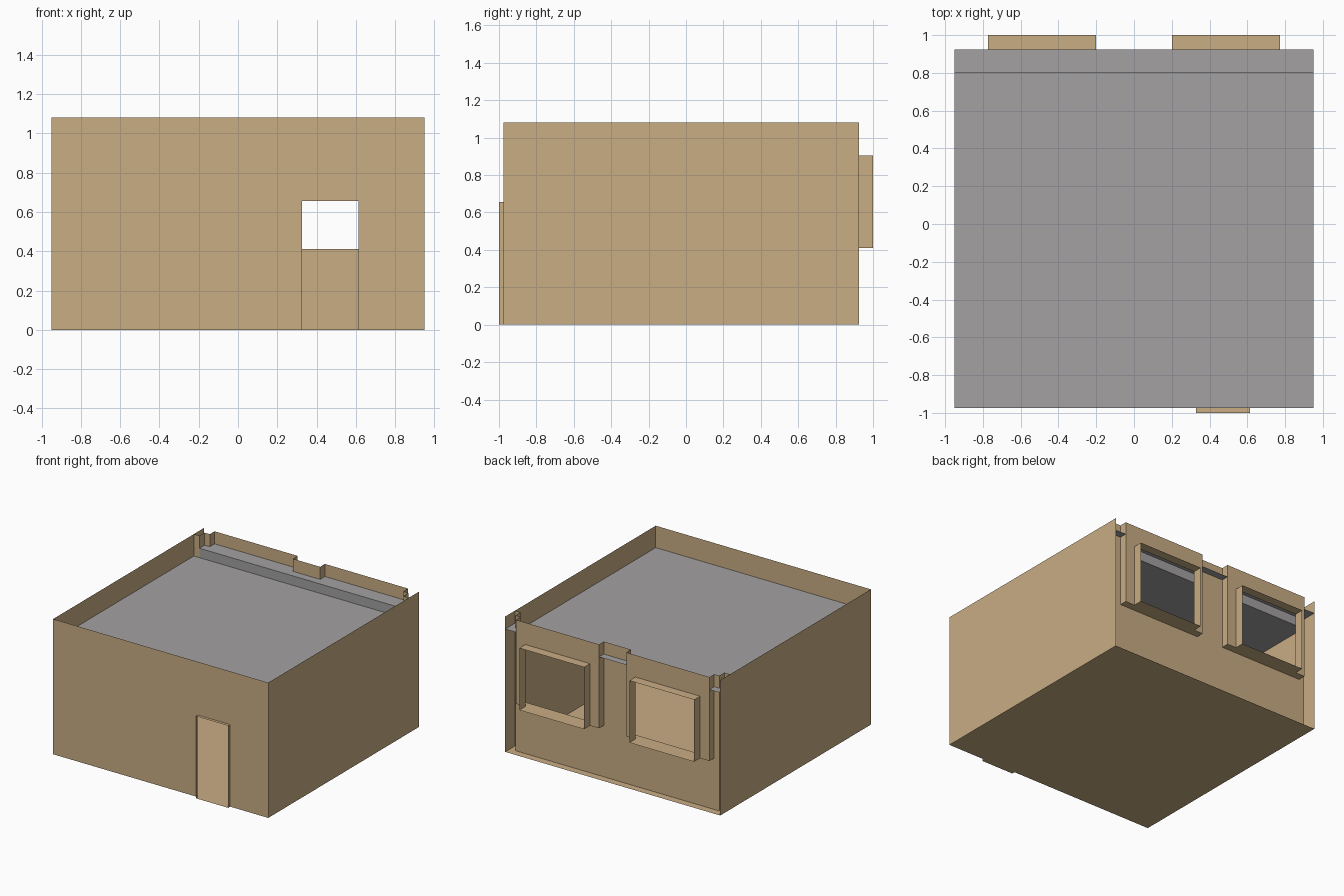
import bpy, bmesh

if "Cube" in bpy.data.objects:
    bpy.data.objects.remove(bpy.data.objects["Cube"])

W, Y0, Y1, H = 0.95, -0.975, 0.925, 1.08      # half width, front, back, wall height
ROOF, LEDGE, YS = 0.905, 0.98, 0.80           # roof level, raised strip level, step position
YW, SILL, HEAD = 0.865, 0.41, 0.905           # recessed back wall, window bottom and top
PX0, PX1 = 0.12, 0.855                        # bay extents (mirrored)
WX0, WX1 = 0.20, 0.772                        # window extents (mirrored)
DX0, DX1, DH = 0.327, 0.613, 0.655            # door


def material(name, rgb):
    m = bpy.data.materials.new(name)
    m.diffuse_color = (*rgb, 1)
    m.use_nodes = True
    m.node_tree.nodes["Principled BSDF"].inputs["Base Color"].default_value = m.diffuse_color
    return m


TAN = material("tan_plaster", (0.584, 0.418, 0.231))
GREY = material("grey_roof", (0.366, 0.356, 0.356))


def make(name, quads, mat):
    bm = bmesh.new()
    for q in quads:
        bm.faces.new([bm.verts.new(p) for p in q])
    bmesh.ops.remove_doubles(bm, verts=bm.verts, dist=1e-4)
    me = bpy.data.meshes.new(name)
    bm.to_mesh(me)
    bm.free()
    me.materials.append(mat)
    ob = bpy.data.objects.new(name, me)
    bpy.context.collection.objects.link(ob)
    return ob


def flat(x0, x1, y0, y1, z, up=True):
    q = [(x0, y0, z), (x1, y0, z), (x1, y1, z), (x0, y1, z)]
    return q if up else q[::-1]


def upright(a, b, z0, z1):
    """Vertical quad between two plan points, facing right of travel a->b."""
    return [(*a, z0), (*b, z0), (*b, z1), (*a, z1)]


def holed(x0, x1, z0, z1, hx0, hx1, hz0, hz1, y, back=False):
    """Wall at y with a rectangular opening."""
    xs, zs, out = [x0, hx0, hx1, x1], [z0, hz0, hz1, z1], []
    for i in range(3):
        for j in range(3):
            if (i, j) == (1, 1) or zs[j + 1] - zs[j] < 1e-5:
                continue
            q = upright((xs[i], y), (xs[i + 1], y), zs[j], zs[j + 1])
            out.append(q[::-1] if back else q)
    return out


def tube(x0, x1, z0, z1, y0, y1):
    """Thin open surround running from y0 to y1."""
    return [flat(x0, x1, y0, y1, z1), flat(x0, x1, y0, y1, z0, False),
            upright((x0, y1), (x0, y0), z0, z1),
            upright((x1, y0), (x1, y1), z0, z1)]


# Floor and side walls
make("floor", [flat(-W, W, Y0, Y1, 0, False)], TAN)
make("right_wall", [upright((W, Y0), (W, Y1), 0, H)], TAN)
make("left_wall", [upright((-W, Y1), (-W, Y0), 0, H)], TAN)

# Front wall with open doorway and shallow surround
make("front_wall", holed(-W, W, 0, H, DX0, DX1, 0, DH, Y0), TAN)
make("door_surround", tube(DX0, DX1, 0, DH, -1.0, Y0), TAN)

# Recessed back wall: stepped ends, lower band, and middle strip between bays
E = 0.90
back = [upright((E, YW), (-E, YW), 0, SILL),
        upright((PX0, YW), (-PX0, YW), SILL, H)]
for s in (1, -1):
    ends = [[(s * W, YS), (s * E, YS), 0], [(s * E, YS), (s * E, YW), 0],
            [(s * E, YW), (s * PX1, YW), SILL]]
    for a, b, z in ends:
        back.append(upright(a, b, z, H) if s > 0 else upright(b, a, z, H))
make("back_wall", back, TAN)

# Projecting window bays and their surrounds
for s, side in ((1, "right"), (-1, "left")):
    px0, px1 = sorted((s * PX0, s * PX1))
    wx0, wx1 = sorted((s * WX0, s * WX1))
    bay = holed(px0, px1, SILL, H, wx0, wx1, SILL, HEAD, Y1, True)
    bay += [flat(px0, px1, YW, Y1, SILL, False),
            upright((px0, Y1), (px0, YW), SILL, H),
            upright((px1, YW), (px1, Y1), SILL, H)]
    make(side + "_window_bay", bay, TAN)
    make(side + "_window_surround", tube(wx0, wx1, SILL, HEAD, Y1, 1.0), TAN)

# Roof with step up to the rear strip
make("roof", [flat(-W, W, Y0, YS, ROOF),
              upright((-W, YS), (W, YS), ROOF, LEDGE),
              flat(-W, W, YS, Y1, LEDGE)], GREY)
